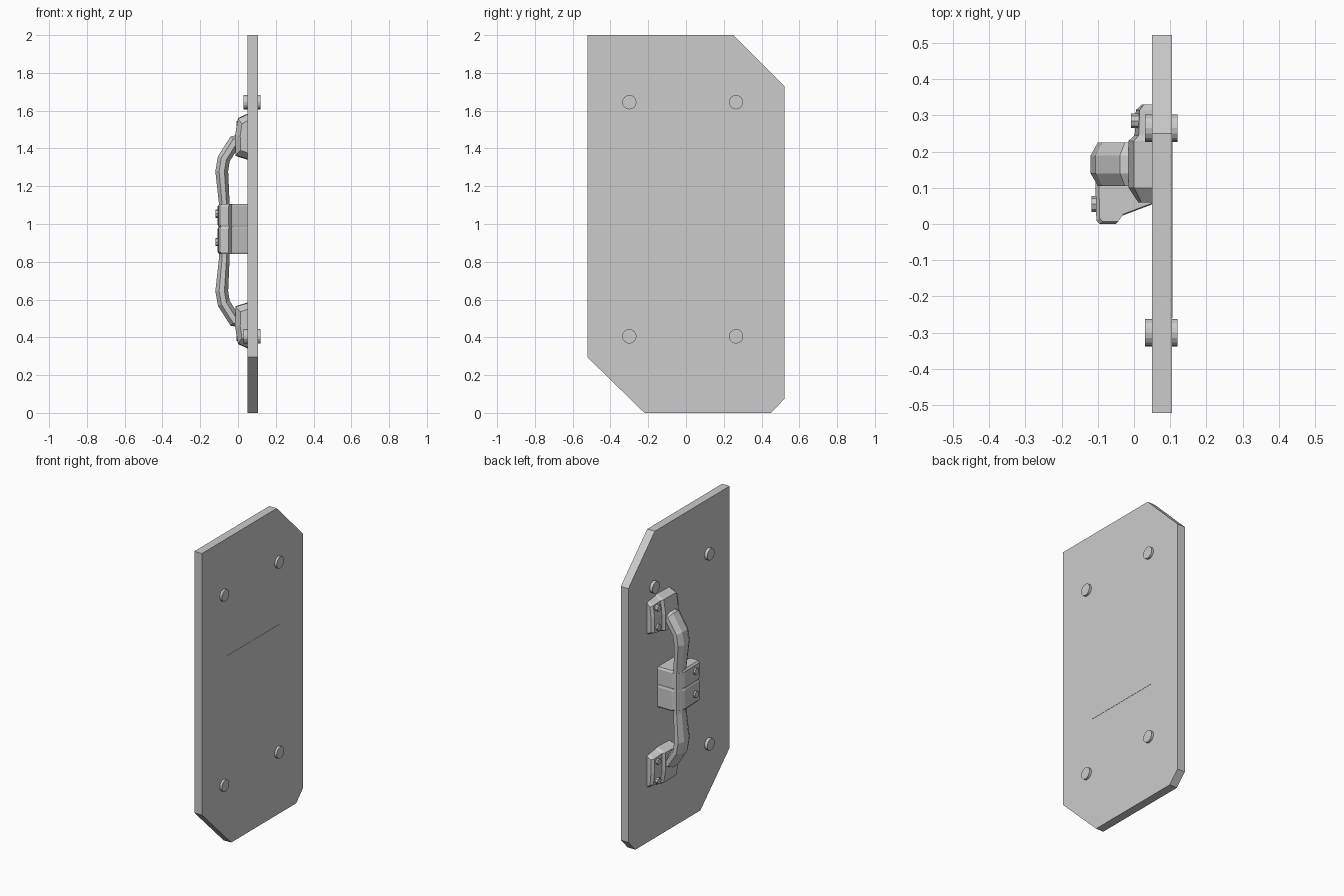
import bpy, bmesh, math
from mathutils import Vector

if "Cube" in bpy.data.objects:
    bpy.data.objects.remove(bpy.data.objects["Cube"])

grey = bpy.data.materials.new("light grey metal")
grey.diffuse_color = (0.6, 0.6, 0.6, 1)
grey.use_nodes = True
grey.node_tree.nodes["Principled BSDF"].inputs["Base Color"].default_value = grey.diffuse_color
MID = 0.9625  # height about which the handle is mirrored


def loft(name, rings):
    """Skin a list of equal-length rings and cap both ends."""
    bm = bmesh.new()
    vs = [[bm.verts.new(p) for p in r] for r in rings]
    n = len(vs[0])
    for a, b in zip(vs, vs[1:]):
        for i in range(n):
            j = (i + 1) % n
            bm.faces.new((a[i], a[j], b[j], b[i]))
    bm.faces.new(vs[0])
    bm.faces.new(vs[-1])
    bmesh.ops.recalc_face_normals(bm, faces=bm.faces)
    me = bpy.data.meshes.new(name)
    bm.to_mesh(me)
    bm.free()
    me.materials.append(grey)
    ob = bpy.data.objects.new(name, me)
    bpy.context.collection.objects.link(ob)
    return ob


def prism_x(name, outline, x0, x1):
    return loft(name, [[(x, y, z) for y, z in outline] for x in (x0, x1)])


def disc(name, y, z, r, x0, x1, n=12):
    pts = [(y + r * math.cos(2 * math.pi * i / n), z + r * math.sin(2 * math.pi * i / n))
           for i in range(n)]
    return prism_x(name, pts, x0, x1)


# Main plate with three clipped corners
prism_x("shield_plate", [(-0.522, 0.295), (-0.522, 2), (0.25, 2), (0.522, 1.73),
                         (0.522, 0.075), (0.45, 0), (-0.22, 0)], 0.05, 0.105)

# Flat panel on the outer face
prism_x("outer_panel", [(-0.26, 0.755), (0.28, 0.755), (0.28, 1.235), (-0.26, 1.235)],
        0.104, 0.1065)

# Four bolts through the plate
for y in (-0.30, 0.265):
    for z in (0.405, 1.645):
        disc("plate_bolt", y, z, 0.038, 0.03, 0.12, 16)

# Handle mounts: wedge-shaped feet with a thinner screw tab, mirrored top and bottom
profile = [(0.052, 1.34), (-0.013, 1.36), (-0.015, 1.47), (0.0, 1.56), (0.052, 1.585)]
stations = [(0.06, 0.6, 0.7), (0.10, 1, 0.97), (0.23, 1, 1), (0.245, 0.75, 0.95),
            (0.315, 0.7, 0.88), (0.33, 0.45, 0.82)]
for side, sgn in (("upper", 1), ("lower", -1)):
    rings = []
    for y, depth, tall in stations:
        ring = []
        for x, z in profile:
            zz = 1.46 + (z - 1.46) * tall
            ring.append((0.052 + (x - 0.052) * depth, y, MID + sgn * (zz - MID)))
        rings.append(ring)
    loft(side + "_handle_mount", rings)
    for z in (1.40, 1.525):
        disc(side + "_mount_screw", 0.285, MID + sgn * (z - MID), 0.02, -0.008, 0.03, 8)

# Bent grip bar: octagonal section swept along a mirrored path
half = [(0.02, 1.44), (-0.015, 1.44), (-0.075, 1.345), (-0.086, 1.28), (-0.072, 1.10)]
path = half + [(x, 2 * MID - z) for x, z in reversed(half)]
rings = []
for i, (x, z) in enumerate(path):
    a, b = path[max(i - 1, 0)], path[min(i + 1, len(path) - 1)]
    t = Vector((b[0] - a[0], b[1] - a[1])).normalized()
    nx, nz = -t.y, t.x
    wide = 0.05 if 0.7 < z < 1.2 else 0.06
    thick = 0.028 if 0.7 < z < 1.2 else 0.034
    ring = []
    for k in range(8):
        ang = math.radians(22.5 + 45 * k)
        u, v = math.cos(ang) * 1.08 * thick, math.sin(ang) * 1.08 * wide
        ring.append((x + nx * u, 0.165 + v, z + nz * u))
    rings.append(ring)
loft("grip_bar", rings)

# Central clamp: two blocks with a narrow seam between them
outline = [(0.052, 0.055), (0.052, 0.222), (-0.055, 0.222), (-0.09, 0.205), (-0.108, 0.165),
           (-0.104, 0.01), (-0.095, 0.0), (-0.05, 0.0), (-0.035, 0.022)]


def clamp(name, z0, z1, shrink0, shrink1):
    def ring(z, s):
        return [(0.052 + (x - 0.052) * s, 0.11 + (y - 0.11) * s, z) for x, y in outline]
    loft(name, [ring(z0, shrink0), ring(z0 + 0.012, 1), ring(z1 - 0.012, 1), ring(z1, shrink1)])


clamp("upper_clamp_block", 0.985, 1.105, 0.97, 0.94)
clamp("lower_clamp_block", 0.84, 0.985, 0.94, 0.97)
for z in (0.905, 1.055):
    disc("clamp_screw", 0.055, z, 0.022, -0.118, -0.09, 8)
